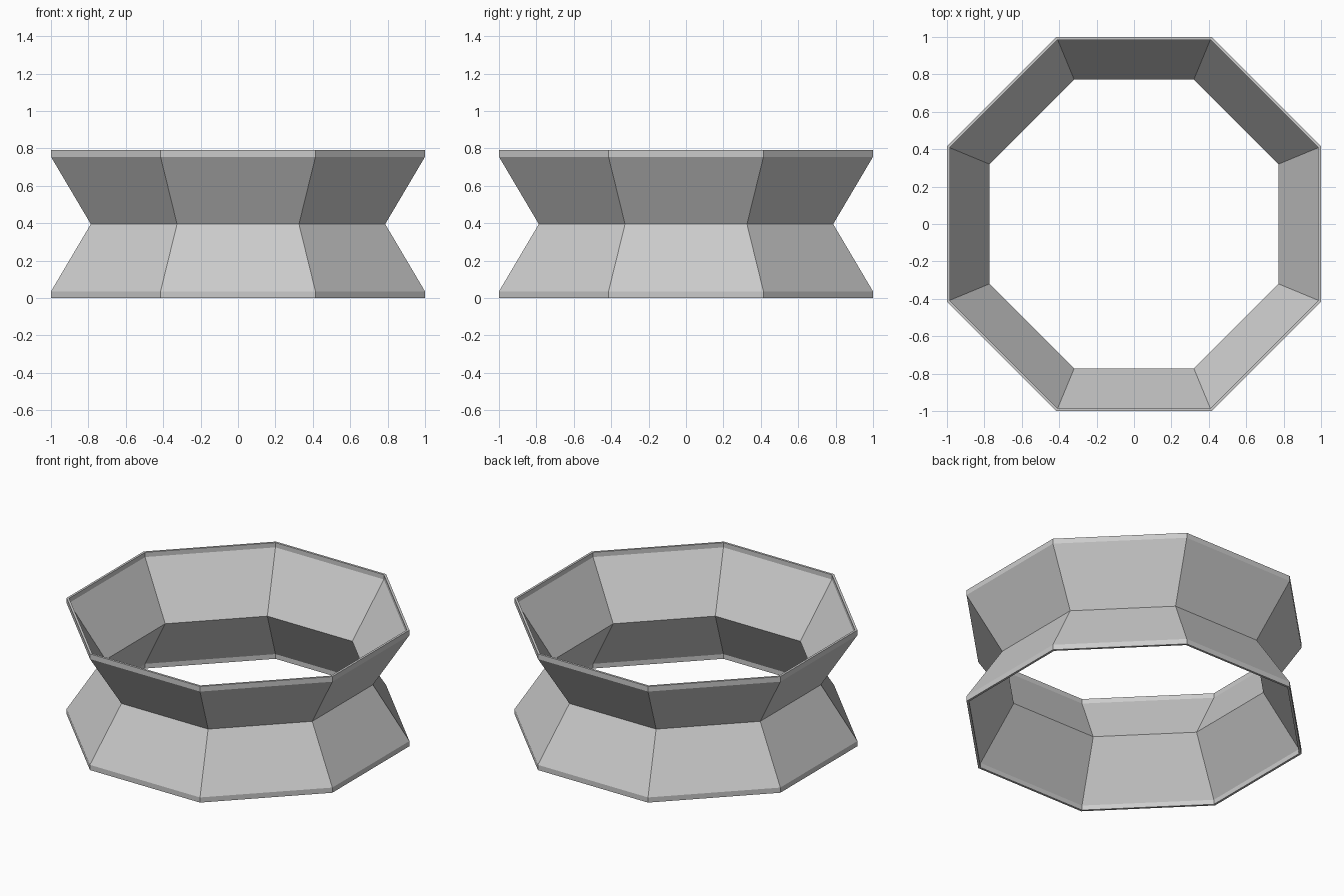
import bpy, bmesh, math

if "Cube" in bpy.data.objects:
    bpy.data.objects.remove(bpy.data.objects["Cube"])

SIDES = 8
HEIGHT = 0.79

# Lower half of the closed wall section: (apothem, height)
outer_low = [(1.0, 0.0), (1.0, 0.035)]
inner_low = [(0.985, 0.0), (0.985, 0.032)]
outer_waist = (0.787, HEIGHT / 2)
inner_waist = (0.772, HEIGHT / 2)


def mirrored(low, waist):
    """Full wall line from bottom to top, mirrored about the waist."""
    return low + [waist] + [(r, HEIGHT - z) for r, z in reversed(low)]


section = mirrored(outer_low, outer_waist) + mirrored(inner_low, inner_waist)[::-1]

grey = bpy.data.materials.new("light grey")
grey.diffuse_color = (0.6, 0.6, 0.6, 1.0)
grey.use_nodes = True
grey.node_tree.nodes["Principled BSDF"].inputs["Base Color"].default_value = grey.diffuse_color

# Octagonal pinched ring: sweep the section around z
bm = bmesh.new()
rings = []
for i in range(SIDES):
    a = (i + 0.5) * math.tau / SIDES
    k = 1 / math.cos(math.pi / SIDES)  # apothem to corner radius
    rings.append([bm.verts.new((r * k * math.cos(a), r * k * math.sin(a), z))
                  for r, z in section])
n = len(section)
for i in range(SIDES):
    p, q = rings[i], rings[(i + 1) % SIDES]
    for j in range(n):
        m = (j + 1) % n
        bm.faces.new((p[j], q[j], q[m], p[m]))
bmesh.ops.recalc_face_normals(bm, faces=bm.faces)

mesh = bpy.data.meshes.new("pinched_ring")
bm.to_mesh(mesh)
bm.free()
mesh.materials.append(grey)
ring = bpy.data.objects.new("pinched_ring", mesh)
bpy.context.collection.objects.link(ring)
